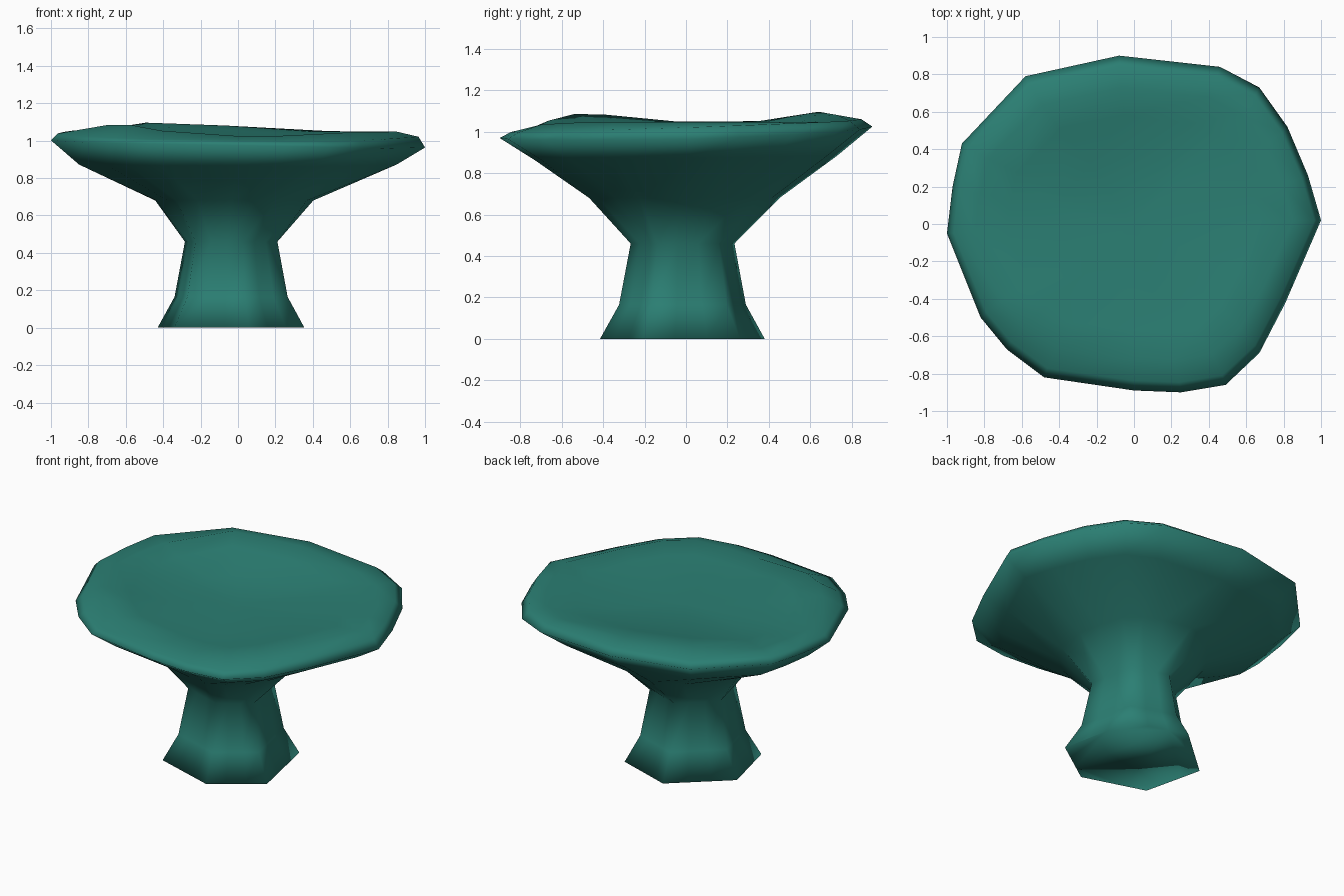
import bpy, bmesh, math
from mathutils import Vector

cube = bpy.data.objects.get("Cube")
if cube:
    bpy.data.objects.remove(cube, do_unlink=True)

# Single teal material
teal = bpy.data.materials.new("teal")
teal.use_nodes = True
colour = (0.024, 0.212, 0.172, 1)
teal.diffuse_color = colour
shader = teal.node_tree.nodes["Principled BSDF"]
shader.inputs["Base Color"].default_value = colour
shader.inputs["Roughness"].default_value = 0.8

# Irregular outline of the cap rim, three points for each foot corner
RIM = [(.82, .52), (.67, .73), (.46, .84), (-.08, .9), (-.58, .79), (-.92, .43),
       (-.97, .2), (-1, -.05), (-.82, -.5), (-.68, -.67), (-.48, -.82), (0, -.89),
       (.25, -.9), (.49, -.86), (.67, -.69), (.81, -.42), (1, .02), (.93, .26)]
FOOT = [(.26, .26), (-.1, .38), (-.43, .09), (-.34, -.29), (.06, -.415), (.355, -.21)]
rim = [Vector(p) for p in RIM]
foot = [Vector(p) for p in FOOT]
# Foot outline divided to match the rim
base = [foot[i // 3].lerp(foot[(i // 3 + 1) % 6], i % 3 / 3) for i in range(len(rim))]


def bump(p, x, y, height, width):
    return height * math.exp(-((p.x - x) ** 2 + (p.y - y) ** 2) / width ** 2)


def wave(p):
    """Two raised lumps and a low front on the lip."""
    return (bump(p, -.33, .7, .065, .32) + bump(p, -.68, -.52, .045, .25)
            + bump(p, .1, -.75, -.025, .4))


def stem_ring(scale, z):
    mid = Vector((-.035, -.015))
    return [((p - mid) * scale + mid).to_3d() + Vector((0, 0, z)) for p in base]


def cap_ring(sx, sy, height):
    """Scaled rim outline whose height is a function of the position."""
    ring = []
    for p in rim:
        q = Vector((p.x * sx, p.y * sy))
        ring.append(Vector((q.x, q.y, height(q))))
    return ring


# Flared stem
rings = [stem_ring(1, 0), stem_ring(.77, .165), stem_ring(.63, .46)]

# Bowl underside, widest edge, rounded lip and shallow dish
neck = [s.lerp(c, .55) for s, c in
        zip(stem_ring(.99, .68), cap_ring(.47, .57, lambda p: .68))]
rings += [neck,
          cap_ring(.85, .81, lambda p: .873 + .015 * p.y),
          cap_ring(1, 1, lambda p: .983 - .02 * p.x + .027 * p.y + .02 * p.y ** 2),
          cap_ring(.965, .94, lambda p: 1.03 - .01 * p.x + .035 * p.y),
          cap_ring(.85, .81, lambda p: 1.048 + wave(p)),
          cap_ring(.68, .64, lambda p: 1.03 + wave(p)),
          cap_ring(.4, .4, lambda p: 1.005)]

# Bridge the rings into one closed skin
bm = bmesh.new()
loops = [[bm.verts.new(co) for co in ring] for ring in rings]
n = len(rim)
for low, high in zip(loops, loops[1:]):
    for i in range(n):
        j = (i + 1) % n
        bm.faces.new((low[i], low[j], high[j], high[i]))
bm.faces.new(loops[0][::-1])
centre = bm.verts.new((0, 0, .995))
for i in range(n):
    bm.faces.new((loops[-1][i], loops[-1][(i + 1) % n], centre))
bmesh.ops.recalc_face_normals(bm, faces=bm.faces)
for face in bm.faces:
    face.smooth = True

mesh = bpy.data.meshes.new("pedestal_cap")
bm.to_mesh(mesh)
bm.free()
mesh.materials.append(teal)
obj = bpy.data.objects.new("pedestal_cap", mesh)
bpy.context.collection.objects.link(obj)
